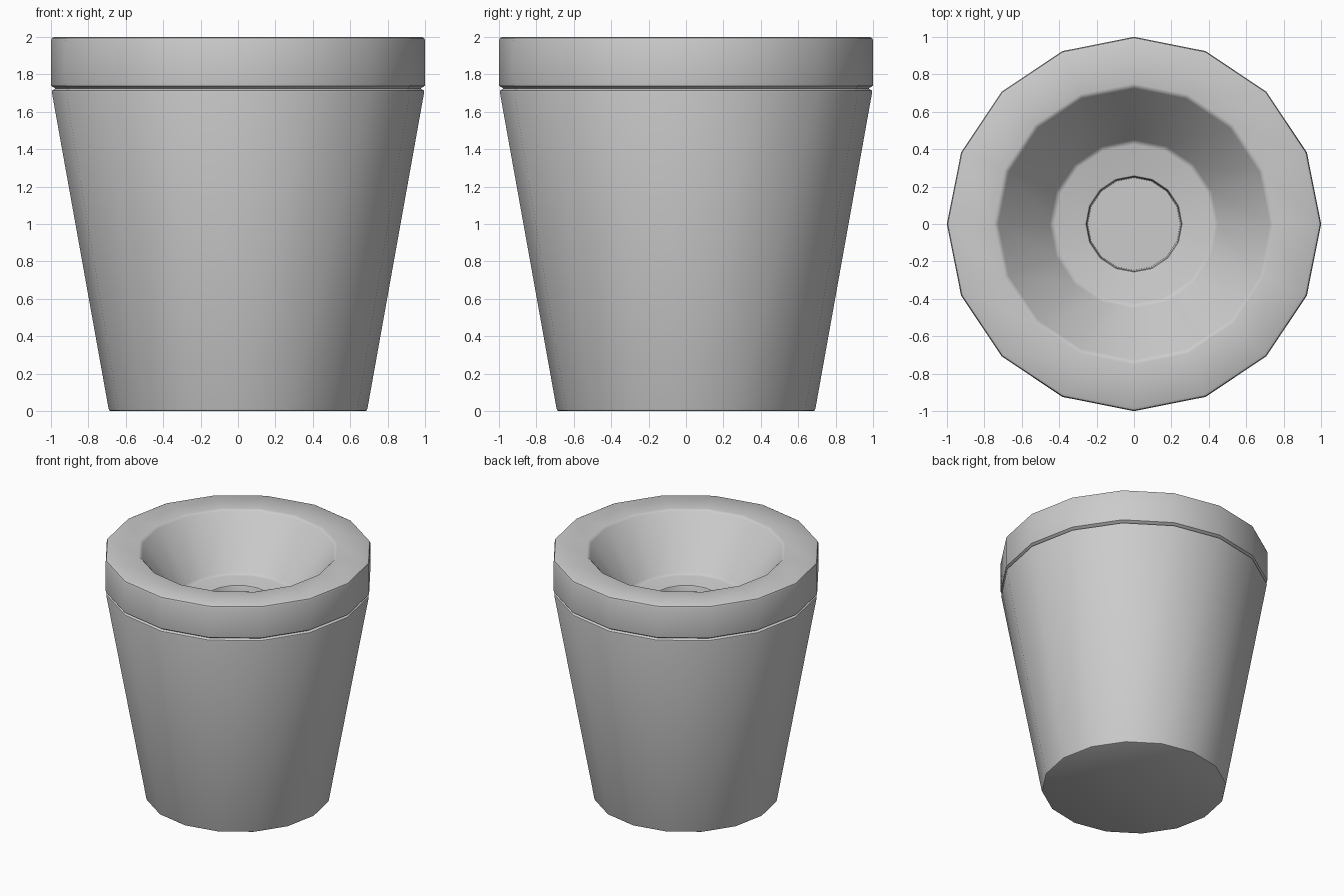
import bpy
import bmesh
from math import cos, sin, tau, radians

SIDES = 16

cube = bpy.data.objects.get("Cube")
if cube:
    bpy.data.objects.remove(cube, do_unlink=True)

# Single plain material
grey = bpy.data.materials.new("light grey")
grey.use_nodes = True
grey.diffuse_color = (0.6, 0.6, 0.6, 1)
grey.node_tree.nodes["Principled BSDF"].inputs["Base Color"].default_value = grey.diffuse_color


def lathe(name, profile, cap_start=False, cap_end=False):
    """Turn (radius, height) points into a faceted, softly shaded solid."""
    bm = bmesh.new()
    rings = [[bm.verts.new((r * cos(tau * i / SIDES), r * sin(tau * i / SIDES), z))
              for i in range(SIDES)] for r, z in profile]
    for low, high in zip(rings, rings[1:]):
        for i in range(SIDES):
            j = (i + 1) % SIDES
            bm.faces.new((low[i], low[j], high[j], high[i]))
    if cap_start:
        bm.faces.new(rings[0][::-1])
    if cap_end:
        bm.faces.new(rings[-1])
    mesh = bpy.data.meshes.new(name)
    bm.to_mesh(mesh)
    bm.free()
    mesh.materials.append(grey)
    obj = bpy.data.objects.new(name, mesh)
    bpy.context.collection.objects.link(obj)
    bpy.ops.object.select_all(action="DESELECT")
    obj.select_set(True)
    bpy.context.view_layer.objects.active = obj
    bpy.ops.object.shade_smooth_by_angle(angle=radians(40))
    return obj


# Tapered pot with a softened foot and shoulder
lathe("pot_body", [
    (0.68, 0), (0.688, 0.004), (0.692, 0.015),
    (0.995, 1.705), (0.993, 1.714), (0.975, 1.724),
], cap_start=True)

# Thick rim, sloping bowl, flat floor and sunken centre hole
lathe("rim_and_bowl", [
    (0.975, 1.724), (0.99, 1.733), (0.998, 1.738), (1.0, 1.75),
    (1.0, 1.98), (0.995, 1.993), (0.982, 2.0),
    (0.75, 2.0), (0.737, 1.997), (0.725, 1.985),
    (0.45, 1.61), (0.44, 1.6), (0.425, 1.595),
    (0.265, 1.595), (0.257, 1.592), (0.252, 1.583), (0.247, 1.3),
], cap_end=True)
